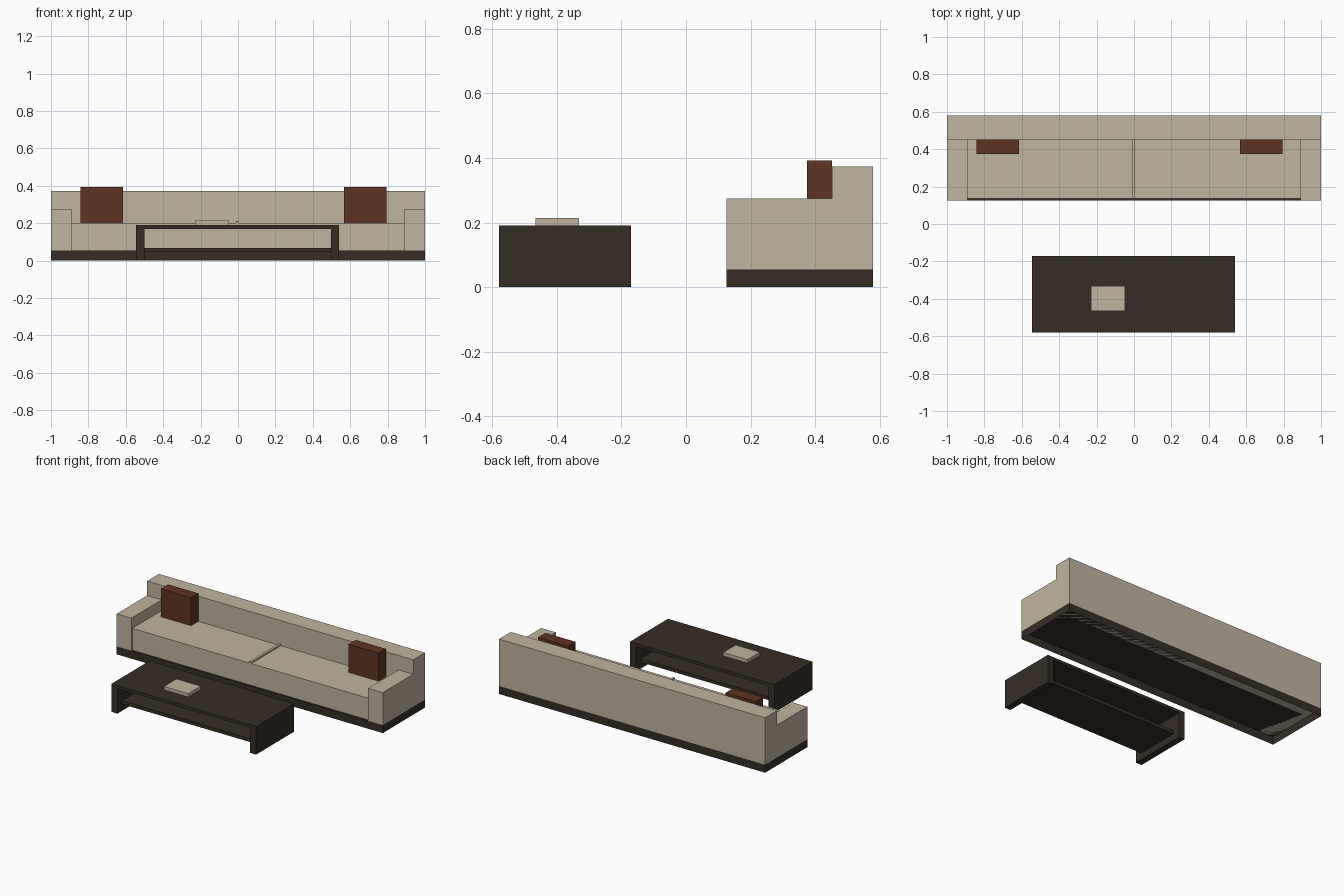
import bpy, bmesh

if "Cube" in bpy.data.objects:
    bpy.data.objects.remove(bpy.data.objects["Cube"])


def material(name, rgb):
    m = bpy.data.materials.new(name)
    m.diffuse_color = (*rgb, 1.0)
    m.use_nodes = True
    m.node_tree.nodes["Principled BSDF"].inputs["Base Color"].default_value = m.diffuse_color
    return m


BEIGE = material("beige fabric", (0.53, 0.46, 0.35))
DARK = material("dark wood", (0.037, 0.027, 0.018))
RUST = material("rust cushion", (0.120, 0.033, 0.016))


def box(name, x, y, z, mat, open_bottom=False):
    """Axis-aligned box from (min, max) ranges."""
    bm = bmesh.new()
    bmesh.ops.create_cube(bm, size=1.0)
    for v in bm.verts:
        v.co = [r[0] if c < 0 else r[1] for c, r in zip(v.co, (x, y, z))]
    if open_bottom:
        bottom = [f for f in bm.faces if f.normal.z < -0.5]
        bmesh.ops.delete(bm, geom=bottom, context='FACES_ONLY')
    me = bpy.data.meshes.new(name)
    bm.to_mesh(me)
    bm.free()
    me.materials.append(mat)
    ob = bpy.data.objects.new(name, me)
    bpy.context.collection.objects.link(ob)
    return ob


# Sofa: hollow plinth, backrest, seat and the welt down its middle
FRONT, BACK_FRONT, REAR = 0.126, 0.453, 0.579
BASE_TOP, SEAT_TOP = 0.054, 0.202
box("sofa_plinth", (-1, 1), (FRONT, REAR), (0, BASE_TOP), DARK, open_bottom=True)
box("backrest", (-1, 1), (BACK_FRONT, REAR), (BASE_TOP, 0.373), BEIGE)
box("seat", (-0.89, 0.89), (0.136, BACK_FRONT), (BASE_TOP, SEAT_TOP), BEIGE)
box("seat_welt", (-0.011, 0.005), (0.136, BACK_FRONT), (SEAT_TOP, 0.212), BEIGE)

# Armrests
for side, x in (("left", (-1, -0.89)), ("right", (0.89, 1))):
    box(side + "_armrest", x, (FRONT, BACK_FRONT), (BASE_TOP, 0.275), BEIGE)

# Cushions leaning on the backrest
for side, x in (("left", (-0.843, -0.615)), ("right", (0.567, 0.794))):
    box(side + "_cushion", x, (0.375, BACK_FRONT), (SEAT_TOP, 0.392), RUST)

# Coffee table: top, two slab legs, recessed shelf
TX, TY, TOP = (-0.545, 0.541), (-0.579, -0.171), 0.191
UNDER = 0.17
box("table_top", TX, TY, (UNDER, TOP), DARK)
box("left_table_leg", (TX[0], -0.501), TY, (0, UNDER), DARK)
box("right_table_leg", (0.497, TX[1]), TY, (0, UNDER), DARK)
box("table_shelf", (-0.501, 0.497), (TY[0] + 0.05, TY[1] - 0.05), (0.045, 0.068), DARK)

# Book on the table
box("book", (-0.23, -0.047), (-0.466, -0.332), (TOP, 0.214), BEIGE)
